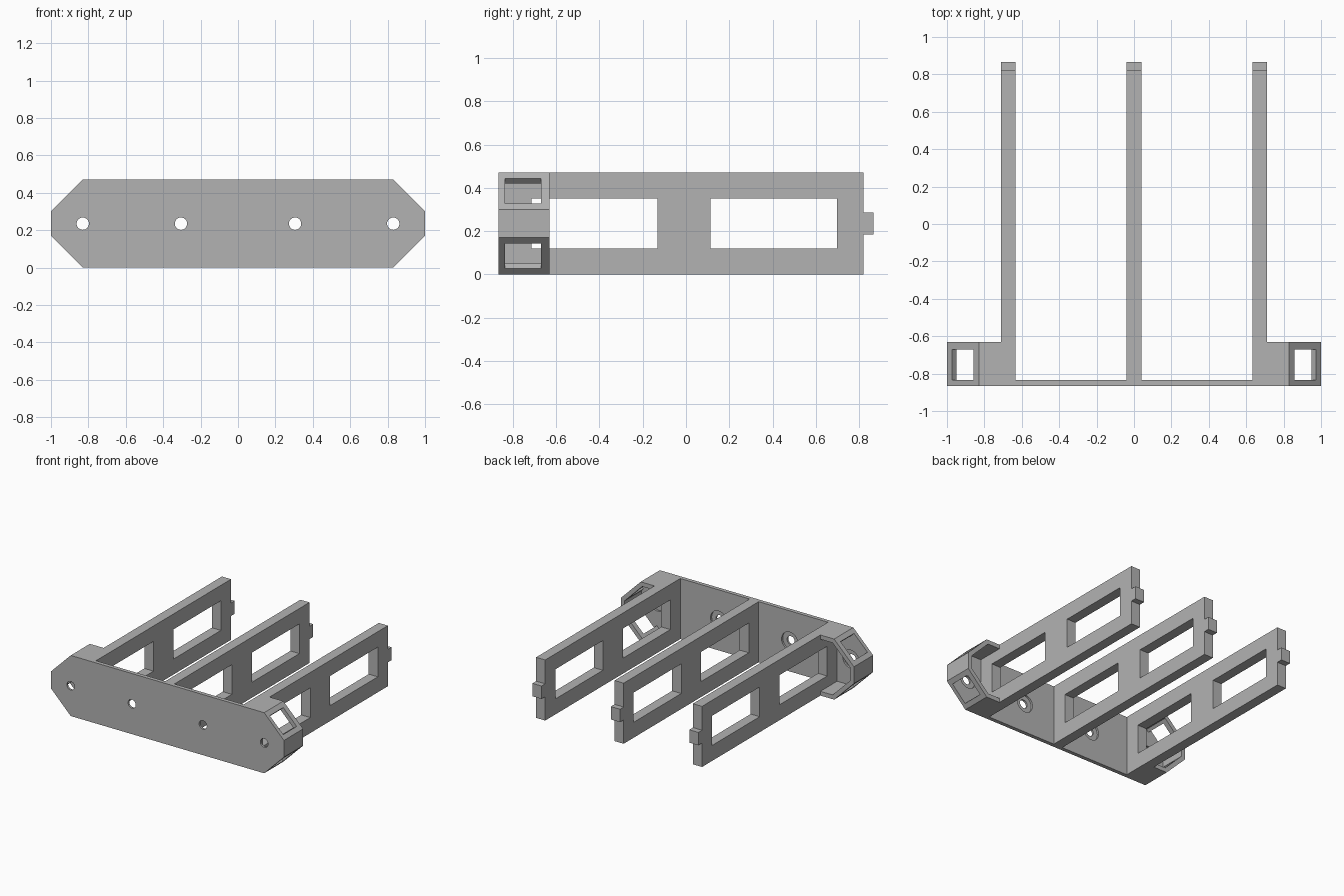
import bpy, bmesh, math
from mathutils import Matrix, Vector

cube = bpy.data.objects.get("Cube")
if cube:
    bpy.data.objects.remove(cube, do_unlink=True)

grey = bpy.data.materials.new("plain grey")
grey.use_nodes = True
COLOUR = (0.45, 0.45, 0.45, 1)
grey.diffuse_color = COLOUR
grey.node_tree.nodes["Principled BSDF"].inputs["Base Color"].default_value = COLOUR

HEIGHT, MID = 0.47, 0.235
FRONT, PLATE_BACK, POD_BACK = -0.865, -0.835, -0.63
WALL = 0.033


def finish(name, bm):
    bmesh.ops.recalc_face_normals(bm, faces=bm.faces[:])
    mesh = bpy.data.meshes.new(name)
    bm.to_mesh(mesh)
    bm.free()
    mesh.materials.append(grey)
    ob = bpy.data.objects.new(name, mesh)
    bpy.context.collection.objects.link(ob)
    return ob


def prism(name, points, start, end, axis="y"):
    """Extrude a profile of (x, z) along y, or of (y, z) along x."""
    bm = bmesh.new()
    place = (lambda a, b: (a, start, b)) if axis == "y" else (lambda a, b: (start, a, b))
    face = bm.faces.new([bm.verts.new(place(a, b)) for a, b in points])
    new = bmesh.ops.extrude_face_region(bm, geom=[face])["geom"]
    shift = end - start
    move = Vector((0, shift, 0)) if axis == "y" else Vector((shift, 0, 0))
    bmesh.ops.translate(bm, vec=move, verts=[v for v in new if isinstance(v, bmesh.types.BMVert)])
    return finish(name, bm)


def box(name, centre, size, turn=0):
    bm = bmesh.new()
    m = Matrix.Translation(centre) @ Matrix.Rotation(turn, 4, "Y") @ Matrix.Diagonal((*size, 1))
    bmesh.ops.create_cube(bm, size=1, matrix=m)
    return finish(name, bm)


def rod(name, x, y, radius, length):
    bm = bmesh.new()
    m = Matrix.Translation((x, y, MID)) @ Matrix.Rotation(math.pi / 2, 4, "X")
    bmesh.ops.create_cone(bm, cap_ends=True, segments=32, radius1=radius,
                          radius2=radius, depth=length, matrix=m)
    return finish(name, bm)


def cut(ob, cutters):
    """Subtract the cutters, bake the result and remove them."""
    for c in cutters:
        c.hide_render = True
        mod = ob.modifiers.new("cut", "BOOLEAN")
        mod.operation, mod.solver, mod.object = "DIFFERENCE", "EXACT", c
    bpy.context.view_layer.update()
    graph = bpy.context.evaluated_depsgraph_get()
    mesh = bpy.data.meshes.new_from_object(ob.evaluated_get(graph))
    ob.modifiers.clear()
    ob.data = mesh
    for c in cutters:
        bpy.data.objects.remove(c, do_unlink=True)


# Front plate with four recessed screw holes
half = [(0.83, 0), (1, 0.17), (1, 0.30), (0.83, HEIGHT)]
plate = prism("front_plate", half + [(-x, z) for x, z in reversed(half)], FRONT, PLATE_BACK)
holes = []
for x in (-0.83, -0.305, 0.305, 0.83):
    holes.append(rod("hole", x, PLATE_BACK, 0.033, 0.2))
    holes.append(rod("recess", x, PLATE_BACK, 0.07, 0.03))
cut(plate, holes)

# Three long arms, each with two windows and an end tab
arm_profile = [(PLATE_BACK, 0), (0.82, 0), (0.82, 0.185), (0.865, 0.185),
               (0.865, 0.285), (0.82, 0.285), (0.82, HEIGHT), (PLATE_BACK, HEIGHT)]
for name, x in (("right_arm", -0.673), ("middle_arm", 0), ("left_arm", 0.673)):
    arm = prism(name, arm_profile, x - 0.039, x + 0.039, "x")
    cut(arm, [box("window", (x, y, MID), (0.3, 0.583, 0.23)) for y in (-0.422, 0.405)])

# End housings: open-backed shells with a window in each slanted wall
k = WALL * math.tan(math.pi / 8)
upper = [(0.71, HEIGHT), (0.83, HEIGHT), (1, 0.30)]
upper_in = [(1 - WALL, 0.30 - k), (0.83 - k, HEIGHT - WALL), (0.71, HEIGHT - WALL)]
flip = lambda pts: [(x, HEIGHT - z) for x, z in reversed(pts)]
shell = upper + flip(upper) + flip(upper_in) + upper_in
for name, s in (("left_housing", 1), ("right_housing", -1)):
    housing = prism(name, [(s * x, z) for x, z in shell], PLATE_BACK, POD_BACK)
    cut(housing, [box("window", (s * 0.915, -0.76, MID + v * 0.15), (0.163, 0.18, 0.1),
                      s * v * math.pi / 4) for v in (1, -1)])
